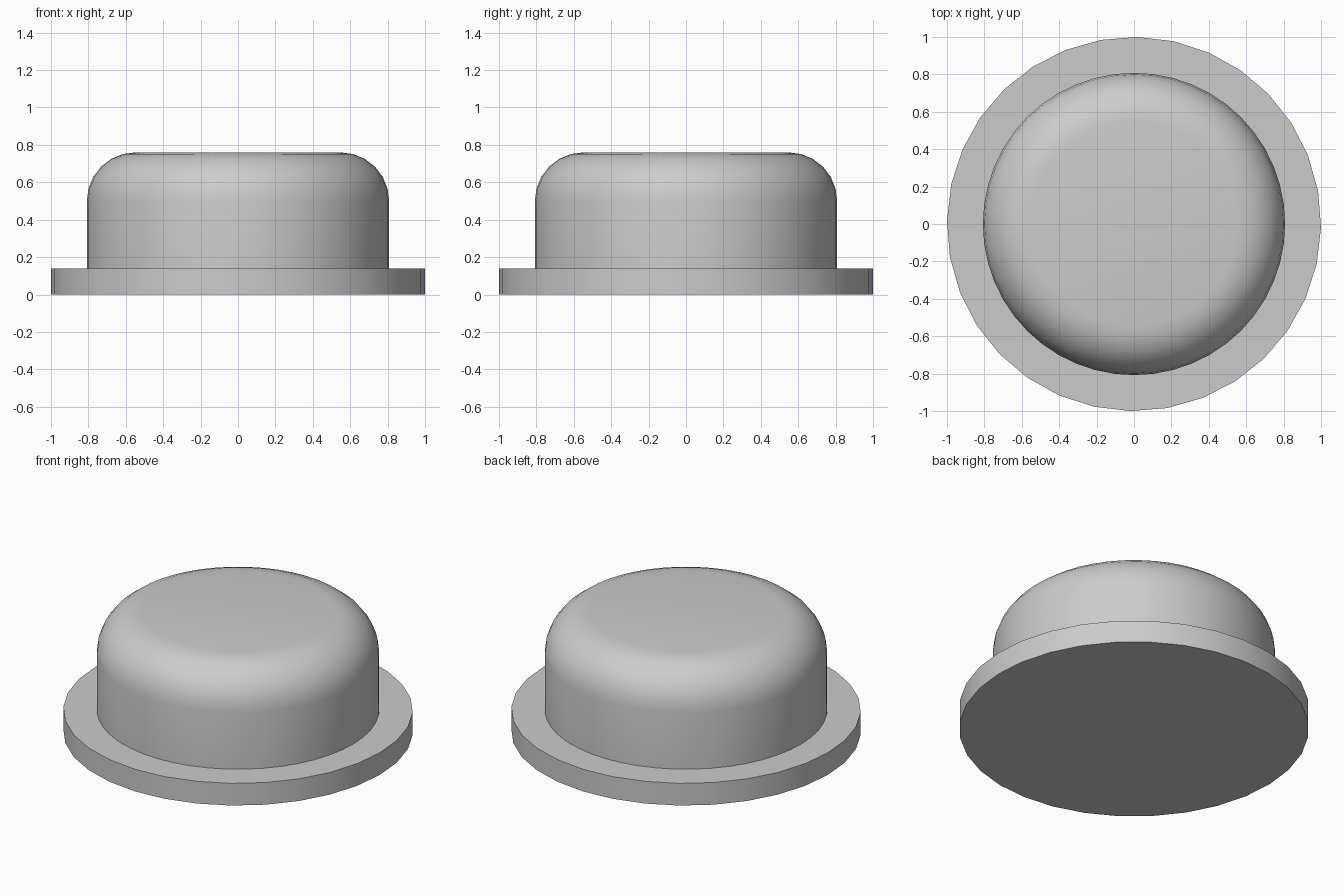
import bpy, bmesh, math

cube = bpy.data.objects.get("Cube")
if cube:
    bpy.data.objects.remove(cube, do_unlink=True)

# Single plain grey
grey = bpy.data.materials.new("plain grey")
grey.use_nodes = True
colour = (0.6, 0.6, 0.6, 1)
grey.diffuse_color = colour
grey.node_tree.nodes["Principled BSDF"].inputs["Base Color"].default_value = colour


def lathe(name, profile, sides, turn=0.0):
    """Closed solid of revolution from (radius, height) points, bottom to top."""
    bm = bmesh.new()
    rings = []
    for r, z in profile:
        angles = [turn + math.tau * i / sides for i in range(sides)]
        rings.append([bm.verts.new((r * math.cos(a), r * math.sin(a), z)) for a in angles])
    for low, high in zip(rings, rings[1:]):
        for i in range(sides):
            j = (i + 1) % sides
            bm.faces.new((low[i], low[j], high[j], high[i]))
    bm.faces.new(rings[0][::-1])
    bm.faces.new(rings[-1])
    mesh = bpy.data.meshes.new(name)
    bm.to_mesh(mesh)
    bm.free()
    mesh.materials.append(grey)
    obj = bpy.data.objects.new(name, mesh)
    bpy.context.collection.objects.link(obj)
    bpy.ops.object.select_all(action="DESELECT")
    obj.select_set(True)
    bpy.context.view_layer.objects.active = obj
    bpy.ops.object.shade_smooth_by_angle(angle=math.radians(35))
    return obj


# Flat round flange
FLANGE_TOP = 0.14
lathe("base_flange", [(1, 0), (1, FLANGE_TOP)], 32, math.radians(-1))

# Button body: straight wall and a rounded shoulder up to a flat top
RADIUS, TOP, ROUND, STEPS = 0.808, 0.76, 0.26, 6
body = [(RADIUS, FLANGE_TOP)]
for i in range(STEPS + 1):
    a = math.pi / 2 * i / STEPS
    body.append((RADIUS - ROUND + ROUND * math.cos(a), TOP - ROUND + ROUND * math.sin(a)))
lathe("button_body", body, 48)
